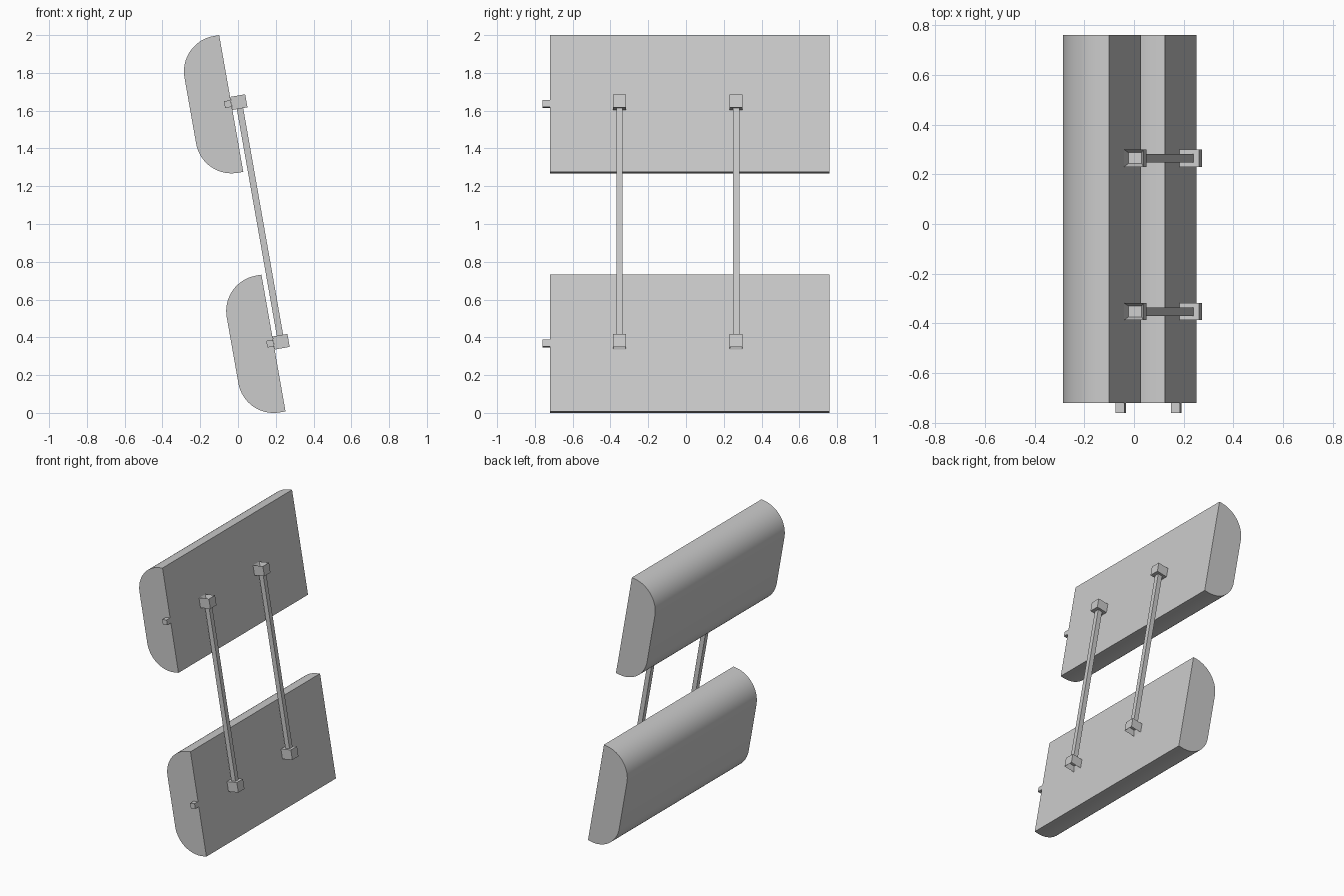
import bpy, bmesh, math
from mathutils import Matrix, Vector

if "Cube" in bpy.data.objects:
    bpy.data.objects.remove(bpy.data.objects["Cube"])

# Single plain grey
grey = bpy.data.materials.new("light_grey")
grey.use_nodes = True
colour = (0.6, 0.6, 0.6, 1)
grey.diffuse_color = colour
grey.node_tree.nodes["Principled BSDF"].inputs["Base Color"].default_value = colour

# Leaning frame: local x leaves the flat faces, local z runs along the rods
LEAN = Matrix.Translation((0.076, 0, 1.004)) @ Matrix.Rotation(math.radians(-10), 4, 'Y')
REACH = 0.644            # pad centre distance from the middle
HALF, DEPTH, RADIUS = 0.3675, 0.22, 0.19
BACK, FRONT = 0.76, -0.72
BLOCK_X = 0.041


def add_object(name, bm, smooth=False):
    bmesh.ops.recalc_face_normals(bm, faces=bm.faces[:])
    mesh = bpy.data.meshes.new(name)
    bm.to_mesh(mesh)
    bm.free()
    mesh.materials.append(grey)
    obj = bpy.data.objects.new(name, mesh)
    bpy.context.collection.objects.link(obj)
    obj.matrix_world = LEAN
    if smooth:
        bpy.ops.object.select_all(action='DESELECT')
        obj.select_set(True)
        bpy.context.view_layer.objects.active = obj
        bpy.ops.object.shade_smooth_by_angle(angle=math.radians(30))
    return obj


def box(size, centre):
    bm = bmesh.new()
    bmesh.ops.create_cube(bm, size=1, matrix=Matrix.Translation(centre) @ Matrix.Diagonal((*size, 1)))
    return bm


def pad(name, z):
    # Flat face with two quarter-round corners behind it, swept along y
    arc = [math.radians(90 * i / 16) for i in range(17)]
    upper = [(RADIUS - DEPTH - RADIUS * math.sin(a),
              HALF - RADIUS + RADIUS * math.cos(a)) for a in arc]
    profile = [(0, HALF)] + upper
    profile += [(x, -h) for x, h in reversed(profile)]
    bm = bmesh.new()
    face = bm.faces.new([bm.verts.new((x, FRONT, z + h)) for x, h in profile])
    swept = bmesh.ops.extrude_face_region(bm, geom=[face], use_keep_orig=True)
    moved = [v for v in swept["geom"] if isinstance(v, bmesh.types.BMVert)]
    bmesh.ops.translate(bm, verts=moved, vec=(0, BACK - FRONT, 0))
    add_object(name, bm, smooth=True)


def socket(name, y, side):
    # Block on the flat face with a square recess at its outer end
    bm = box((0.08, 0.07, 0.07), (BLOCK_X, y, side * REACH))
    bm.faces.ensure_lookup_table()
    end = max(bm.faces, key=lambda f: side * f.calc_center_median().z)
    bmesh.ops.inset_region(bm, faces=[end], thickness=0.0185)
    bmesh.ops.translate(bm, verts=end.verts[:], vec=Vector((0, 0, -side * 0.035)))
    add_object(name, bm)


# Two pads, each with a small peg on its front end
for level, side in (("upper", 1), ("lower", -1)):
    pad(level + "_pad", side * REACH)
    add_object(level + "_peg", box((0.036, 0.05, 0.036), (-0.018, FRONT - 0.015, side * REACH)))

# Two rods, each held by a socket at both ends
for place, y in (("front", -0.352), ("back", 0.265)):
    add_object(place + "_rod", box((0.034, 0.034, 2 * REACH - 0.02), (BLOCK_X, y, 0)))
    socket(place + "_upper_socket", y, 1)
    socket(place + "_lower_socket", y, -1)
